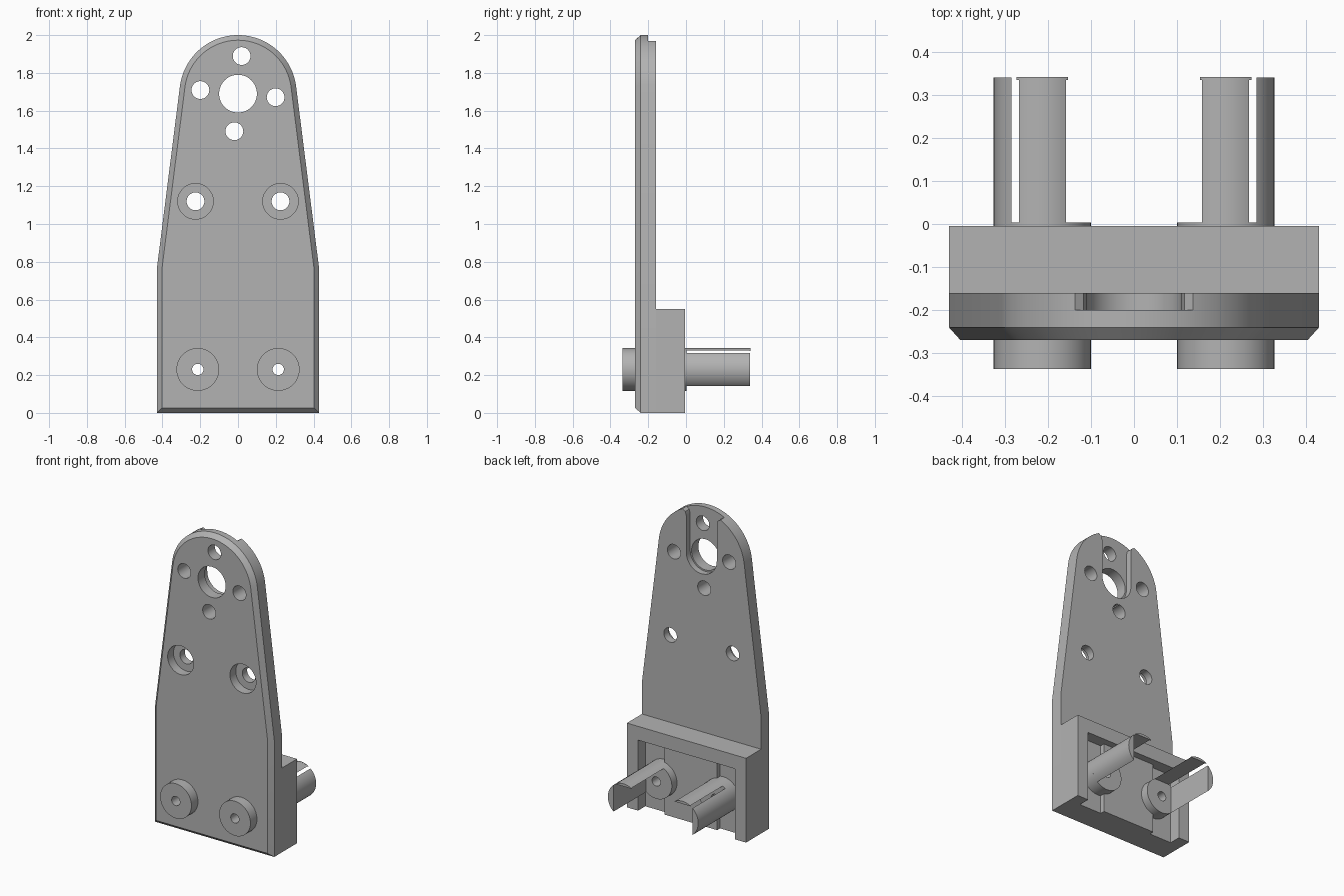
import bpy, bmesh, math
from mathutils import Matrix, Vector

cube = bpy.data.objects.get("Cube")
if cube:
    bpy.data.objects.remove(cube, do_unlink=True)

grey = bpy.data.materials.new("plain grey")
grey.use_nodes = True
COLOUR = (0.45, 0.45, 0.45, 1)
grey.diffuse_color = COLOUR
grey.node_tree.nodes["Principled BSDF"].inputs["Base Color"].default_value = COLOUR


def loft(name, sections):
    """Solid through matching (x, z) outlines, each given with its y."""
    bm = bmesh.new()
    rings = [[bm.verts.new((x, y, z)) for x, z in pts] for y, pts in sections]
    n = len(rings[0])
    for a, b in zip(rings, rings[1:]):
        for i in range(n):
            j = (i + 1) % n
            bm.faces.new((a[i], a[j], b[j], b[i]))
    bm.faces.new(rings[0])
    bm.faces.new(rings[-1])
    bmesh.ops.recalc_face_normals(bm, faces=bm.faces)
    mesh = bpy.data.meshes.new(name)
    bm.to_mesh(mesh)
    bm.free()
    ob = bpy.data.objects.new(name, mesh)
    bpy.context.collection.objects.link(ob)
    mesh.materials.append(grey)
    return ob


def prism(name, pts, y0, y1):
    return loft(name, [(y0, pts), (y1, pts)])


def arc(cx, cz, r, start, end, n):
    angles = [math.radians(start + (end - start) * i / n) for i in range(n + 1)]
    return [(cx + r * math.cos(a), cz + r * math.sin(a)) for a in angles]


def cylinder(name, x, z, r, y0, y1, n=48):
    return prism(name, arc(x, z, r, 0, 360, n)[:-1], y0, y1)


def box(name, x0, x1, y0, y1, z0, z1):
    return prism(name, [(x0, z0), (x1, z0), (x1, z1), (x0, z1)], y0, y1)


def combine(target, other, operation):
    mod = target.modifiers.new("join", 'BOOLEAN')
    mod.operation, mod.object, mod.solver = operation, other, 'EXACT'
    bpy.context.view_layer.objects.active = target
    bpy.ops.object.modifier_apply(modifier=mod.name)
    bpy.data.objects.remove(other, do_unlink=True)


def cut(target, other):
    combine(target, other, 'DIFFERENCE')


HEAD = 1.69            # height of the round head's centre
PEG_X, PEG_Z, PEG_R = 0.213, 0.23, 0.113


# Tapered plate with a chamfered front rim
def outline(d):
    w = 0.43 - d
    return [(-w, 0.76), (-w, d), (w, d), (w, 0.76)] + arc(0, HEAD, 0.31 - d, 7.6, 172.4, 48)


plate = loft("mounting_plate", [(-0.27, outline(0.027)), (-0.24, outline(0)), (-0.16, outline(0))])

# Rear slot with a round end and flared entry
side = [(0.11, 1.93), (0.117, 1.955), (0.14, 1.97), (0.14, 2.1)]
slot = arc(0, HEAD, 0.11, 180, 360, 24) + side + [(-x, z) for x, z in reversed(side)]
cut(plate, prism("slot_cutter", slot, -0.2, -0.1))

# Centre bore and four holes around it
cut(plate, cylinder("bore_cutter", 0, HEAD, 0.1, -0.4, 0))
for k in range(4):
    a = math.radians(84.5 + 90 * k)
    cut(plate, cylinder("hole_cutter", 0.2 * math.cos(a), HEAD + 0.2 * math.sin(a), 0.047, -0.4, 0))

# Counterbored screw holes
for s in (-1, 1):
    cut(plate, cylinder("screw_cutter", s * 0.225, 1.12, 0.047, -0.4, 0))
    cut(plate, cylinder("counterbore_cutter", s * 0.225, 1.12, 0.094, -0.4, -0.21))

# Rear block with a stepped pocket open at the bottom
block = box("rear_block", -0.43, 0.43, -0.16, -0.005, 0, 0.55)
cut(block, box("pocket_cutter", -0.35, 0.35, -0.05, 0.1, -0.1, 0.46))
for s in (-1, 1):
    x0, x1 = sorted((s * 0.19, s * 0.35))
    cut(block, box("channel_cutter", x0, x1, -0.08, 0.1, -0.1, 0.46))

# Bosses through plate and block, each bored
bosses = []
for s, label in ((-1, "right"), (1, "left")):
    x = s * PEG_X
    for part in (plate, block):
        cut(part, cylinder("bore_cutter", x, PEG_Z, 0.06, -0.5, 0.2))
    boss = cylinder(label + "_boss", x, PEG_Z, PEG_R, -0.337, 0.003)
    cut(boss, cylinder("bore_cutter", x, PEG_Z, 0.03, -0.5, 0.2, 32))
    bosses.append(boss)

    # Split peg: a thin top leaf and a thicker outer leaf
    half = math.degrees(math.acos(0.099 / PEG_R))
    bosses.append(prism(label + "_top_leaf", arc(x, PEG_Z, PEG_R, 90 - half, 90 + half, 12), 0, 0.34))
    lip = math.degrees(math.acos(0.096 / PEG_R))
    bosses.append(prism(label + "_leaf_lip", arc(x, PEG_Z, PEG_R + 0.001, 90 - lip, 90 + lip, 12), 0.335, 0.341))
    half = math.degrees(math.acos(0.072 / PEG_R))
    mid = 0 if s > 0 else 180
    bosses.append(prism(label + "_outer_leaf", arc(x, PEG_Z, PEG_R, mid - half, mid + half, 20), 0, 0.34))

# Smooth the round walls and keep edges sharp
bpy.ops.object.select_all(action='DESELECT')
for ob in [plate, block] + bosses:
    ob.select_set(True)
bpy.context.view_layer.objects.active = plate
bpy.ops.object.shade_smooth_by_angle(angle=math.radians(25))
